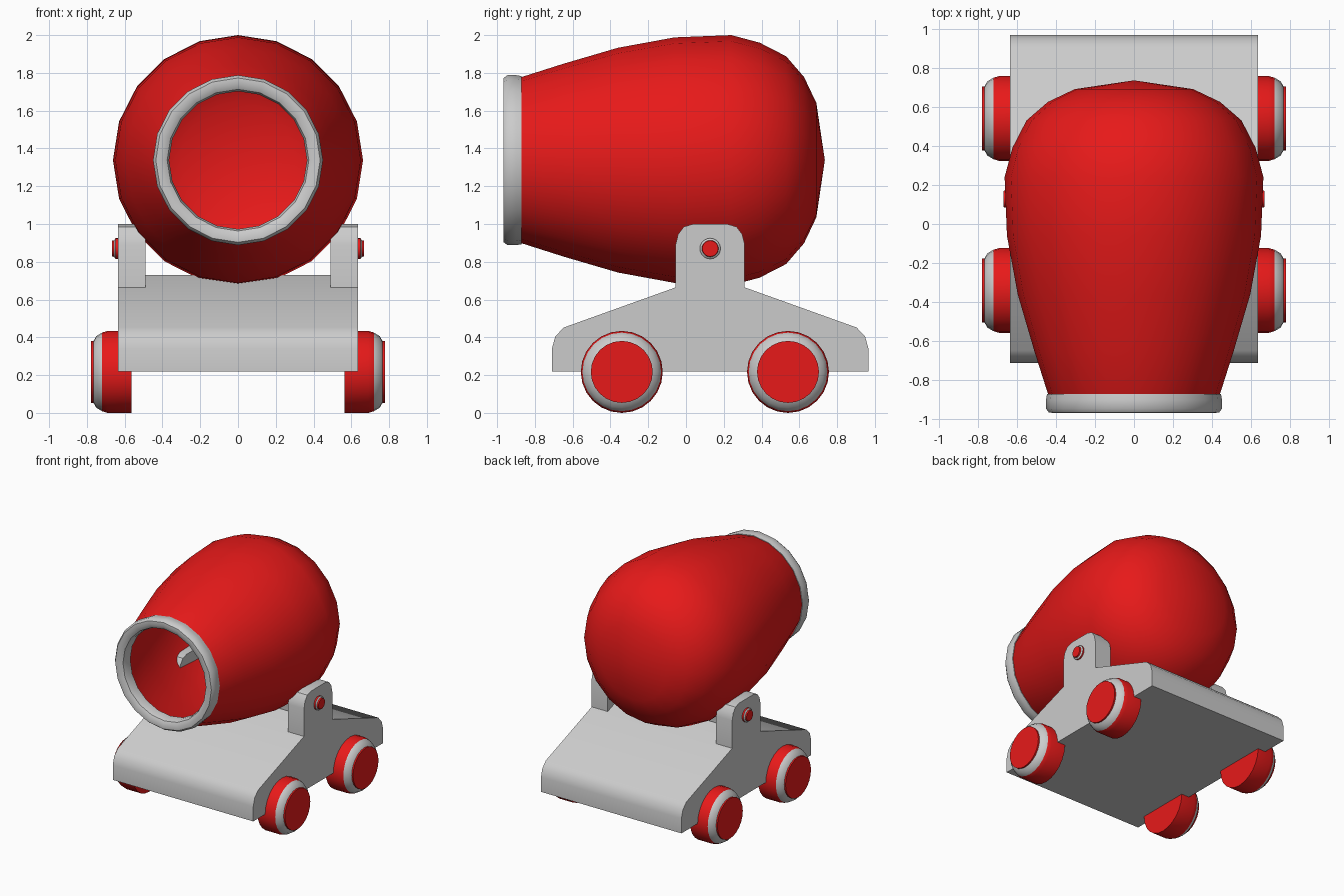
import bpy, bmesh, math

if "Cube" in bpy.data.objects:
    bpy.data.objects.remove(bpy.data.objects["Cube"])

red = bpy.data.materials.new("red")
red.diffuse_color = (0.8, 0.01, 0.01, 1)
red.use_nodes = True
red.node_tree.nodes["Principled BSDF"].inputs["Base Color"].default_value = red.diffuse_color
grey = bpy.data.materials.new("grey")
grey.diffuse_color = (0.6, 0.6, 0.6, 1)
grey.use_nodes = True
grey.node_tree.nodes["Principled BSDF"].inputs["Base Color"].default_value = grey.diffuse_color


def finish(bm, name, mats, angle=40):
    bmesh.ops.remove_doubles(bm, verts=bm.verts, dist=1e-5)
    bmesh.ops.recalc_face_normals(bm, faces=bm.faces)
    me = bpy.data.meshes.new(name)
    bm.to_mesh(me)
    bm.free()
    for m in mats:
        me.materials.append(m)
    ob = bpy.data.objects.new(name, me)
    bpy.context.collection.objects.link(ob)
    bpy.ops.object.select_all(action='DESELECT')
    ob.select_set(True)
    bpy.context.view_layer.objects.active = ob
    bpy.ops.object.shade_smooth_by_angle(angle=math.radians(angle))
    return ob


def lathe(name, profile, axis, centre, mats, grey_spans=(), sides=20, sign=1, closed=False):
    """Spin (along, radius) points round the x or y axis."""
    bm = bmesh.new()
    rings = []
    for a, r in profile:
        ring = []
        for i in range(sides):
            t = 2 * math.pi * i / sides
            u, w = r * math.sin(t), r * math.cos(t)
            p = (a * sign, u, w) if axis == 'X' else (u, a, w)
            ring.append(bm.verts.new([c + d for c, d in zip(centre, p)]))
        rings.append(ring)
    spans = len(rings) if closed else len(rings) - 1
    for k in range(spans):
        A, B = rings[k], rings[(k + 1) % len(rings)]
        for i in range(sides):
            j = (i + 1) % sides
            f = bm.faces.new((A[i], A[j], B[j], B[i]))
            f.material_index = 1 if k in grey_spans else 0
    return finish(bm, name, mats)


def extrude_yz(name, outline, x0, x1):
    """Extrude a side outline of (y, z) points across x."""
    bm = bmesh.new()
    face = bm.faces.new([bm.verts.new((x0, y, z)) for y, z in outline])
    new = bmesh.ops.extrude_face_region(bm, geom=[face])["geom"]
    bmesh.ops.translate(bm, vec=(x1 - x0, 0, 0),
                        verts=[v for v in new if isinstance(v, bmesh.types.BMVert)])
    return finish(bm, name, [grey], 30)


def symmetric(half, mid):
    """Complete an outline of (offset, z) points on both sides of y = mid."""
    return [(mid - d, z) for d, z in half] + [(mid + d, z) for d, z in reversed(half) if d > 0]


MID = 0.128

# Barrel: open thin shell
lathe("barrel", [(-0.93, 0.41), (-0.87, 0.44), (-0.65, 0.51), (-0.36, 0.595), (-0.06, 0.65),
                 (0.24, 0.662), (0.39, 0.622), (0.53, 0.55), (0.625, 0.44), (0.69, 0.303),
                 (0.735, 0)], 'Y', (0, 0, 1.338), [red])

# Muzzle ring
lathe("muzzle_ring", [(-0.87, 0.445), (-0.90, 0.45), (-0.945, 0.45), (-0.965, 0.435),
                      (-0.967, 0.405), (-0.95, 0.375), (-0.92, 0.365), (-0.87, 0.365)],
      'Y', (0, 0, 1.338), [grey], closed=True)

# Carriage base
extrude_yz("carriage_base", symmetric([(0.838, 0.22), (0.838, 0.34), (0.82, 0.405),
                                       (0.775, 0.452), (0, 0.73)], MID), -0.635, 0.635)

for s, side in ((-1, "left"), (1, "right")):
    # Barrel bracket and pin
    extrude_yz(side + "_bracket", symmetric([(0.183, 0.66), (0.183, 0.89), (0.17, 0.945),
                                             (0.14, 0.985), (0.09, 1.0)], MID),
               s * 0.49, s * 0.635)
    lathe(side + "_pin", [(0.60, 0), (0.60, 0.055), (0.648, 0.055), (0.656, 0.044),
                          (0.667, 0.042), (0.667, 0)], 'X', (0, MID, 0.87),
          [red, grey], (2,), sign=s)
    # Wheels: red tread, grey rounded trim, red hub
    for y, end in ((-0.34, "front"), (0.54, "back")):
        lathe(f"{end}_{side}_wheel",
              [(0.565, 0), (0.565, 0.217), (0.69, 0.217), (0.72, 0.208), (0.75, 0.19),
               (0.765, 0.164), (0.777, 0.164), (0.777, 0)], 'X', (0, y, 0.217),
              [red, grey], (3, 4), sides=24, sign=s)
